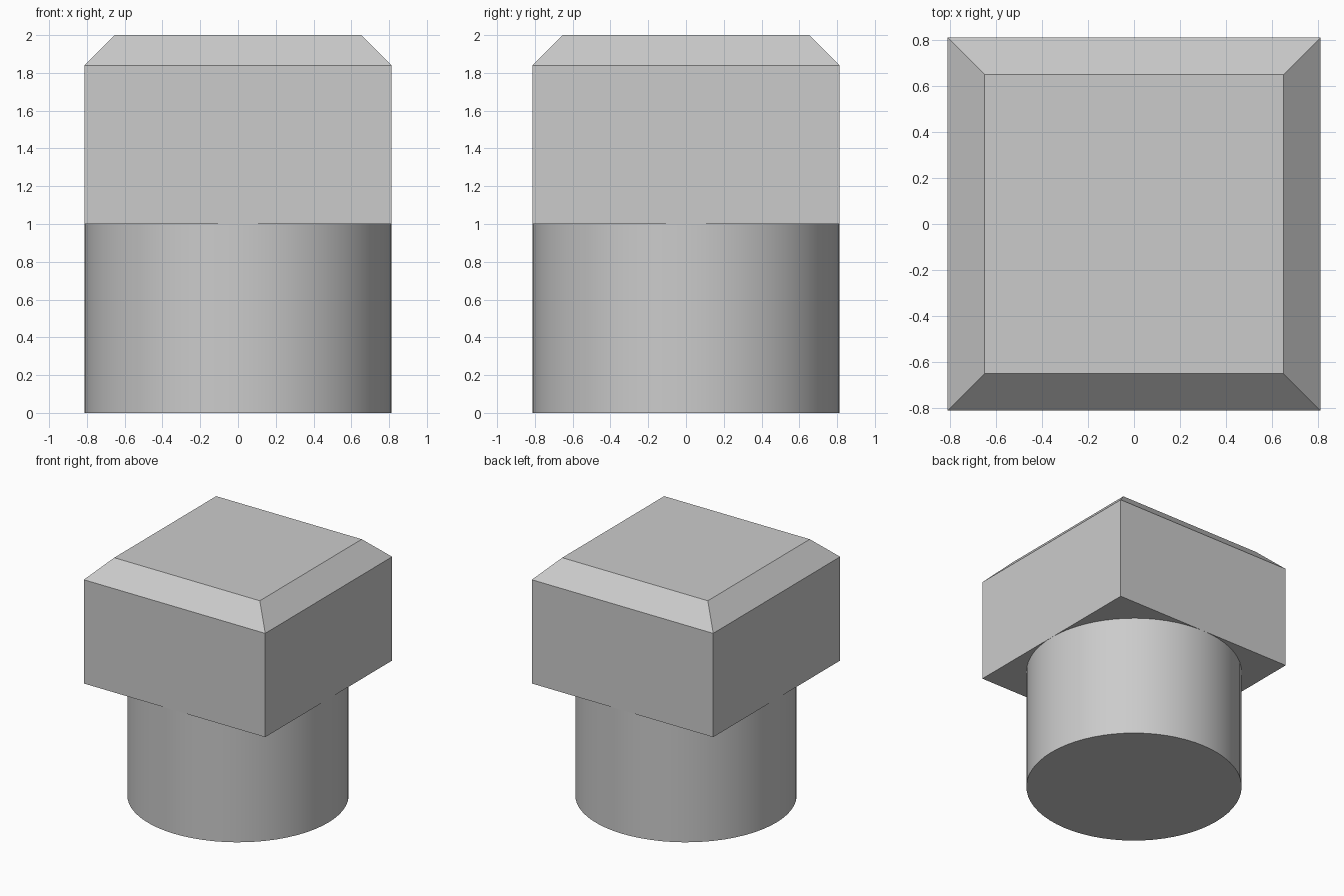
import bpy
import bmesh
import math
from mathutils import Matrix

default = bpy.data.objects.get("Cube")
if default:
    bpy.data.objects.remove(default, do_unlink=True)

RADIUS = 0.812     # shank radius and half width of the head
SHANK_TOP = 1.0
HEAD_SIDE = 0.84   # height of the straight head walls
CHAMFER = 0.16

grey = bpy.data.materials.new("plain_grey")
grey.use_nodes = True
colour = (0.6, 0.6, 0.6, 1)
grey.diffuse_color = colour
grey.node_tree.nodes["Principled BSDF"].inputs["Base Color"].default_value = colour


def add_part(name, bm):
    mesh = bpy.data.meshes.new(name)
    bm.to_mesh(mesh)
    bm.free()
    mesh.materials.append(grey)
    obj = bpy.data.objects.new(name, mesh)
    bpy.context.collection.objects.link(obj)
    return obj


# Round shank, smooth wall with flat ends
bm = bmesh.new()
bmesh.ops.create_cone(bm, cap_ends=True, segments=64, radius1=RADIUS, radius2=RADIUS,
                      depth=SHANK_TOP, matrix=Matrix.Translation((0, 0, SHANK_TOP / 2)))
shank = add_part("round_shank", bm)
bpy.ops.object.select_all(action="DESELECT")
shank.select_set(True)
bpy.context.view_layer.objects.active = shank
bpy.ops.object.shade_smooth_by_angle(angle=math.radians(30))

# Square head with a chamfer round its top
bm = bmesh.new()
place = Matrix.Translation((0, 0, SHANK_TOP + HEAD_SIDE / 2))
size = Matrix.Diagonal((2 * RADIUS, 2 * RADIUS, HEAD_SIDE, 1))
bmesh.ops.create_cube(bm, size=1, matrix=place @ size)
bm.normal_update()
top = [f for f in bm.faces if f.normal.z > 0.9]
bmesh.ops.inset_region(bm, faces=top, thickness=CHAMFER, depth=0, use_even_offset=True)
bmesh.ops.translate(bm, verts=top[0].verts[:], vec=(0, 0, CHAMFER))
bm.normal_update()
add_part("square_head", bm)
